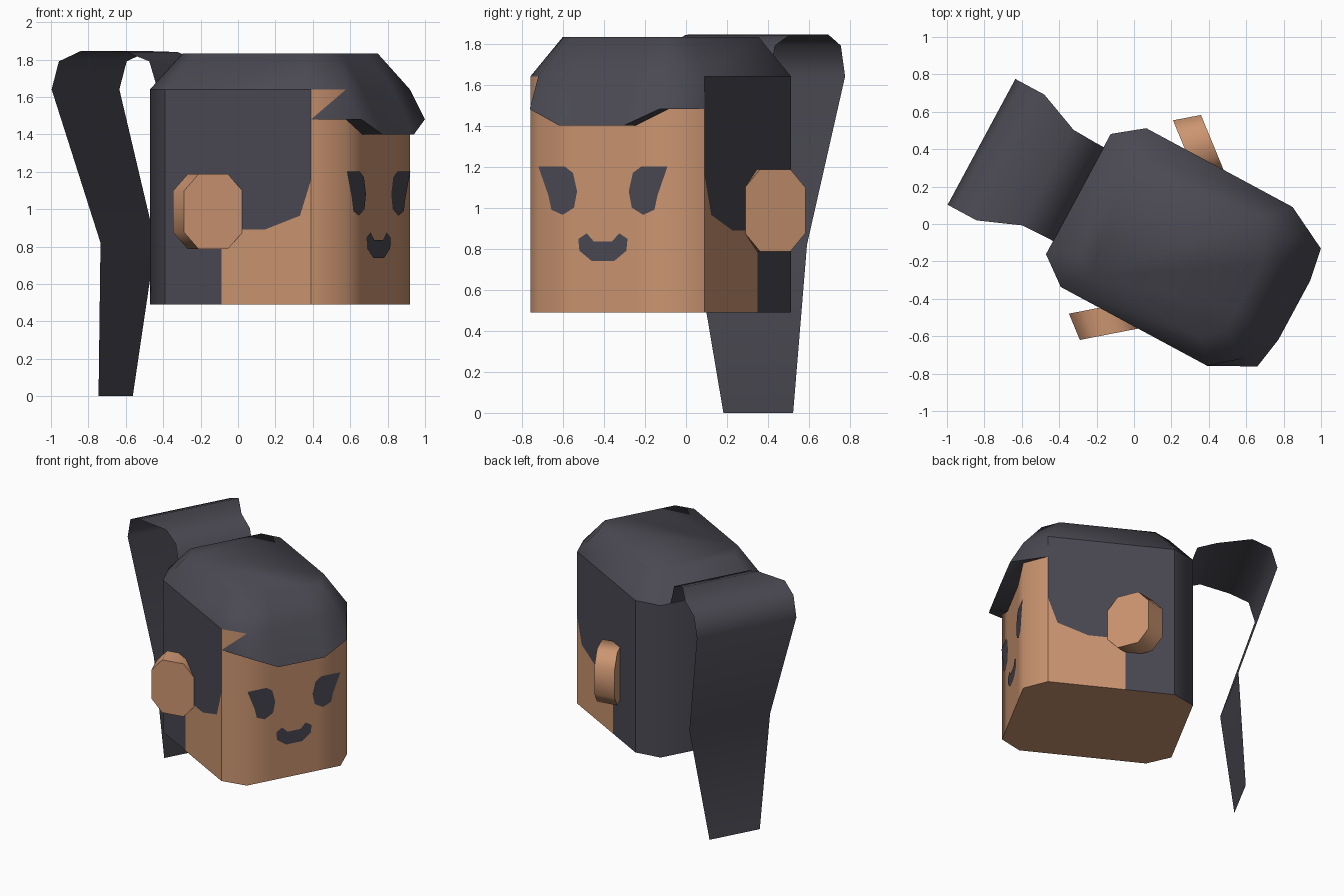
import bpy, bmesh, math
from mathutils import Vector

if "Cube" in bpy.data.objects:
    bpy.data.objects.remove(bpy.data.objects["Cube"])

TURN = math.radians(-28.3)          # the whole model is turned about z


def material(name, rgb):
    m = bpy.data.materials.new(name)
    m.diffuse_color = (*rgb, 1)
    m.use_nodes = True
    m.node_tree.nodes["Principled BSDF"].inputs["Base Color"].default_value = m.diffuse_color
    return m


SKIN = material("warm skin", (0.60, 0.30, 0.165))
HAIR = material("charcoal hair", (0.069, 0.067, 0.085))


def build(name, polys, mats, centre, angle=60, rule=None):
    """Mesh from polygons (lists of points), welded and facing away from centre."""
    bm = bmesh.new()
    for poly in polys:
        bm.faces.new([bm.verts.new(p) for p in poly])
    bmesh.ops.remove_doubles(bm, verts=bm.verts, dist=0.0005)
    bm.normal_update()
    for i, f in enumerate(bm.faces):
        if f.normal.dot(f.calc_center_median() - Vector(centre)) < 0:
            f.normal_flip()
        if rule:
            f.material_index = rule(f)
    me = bpy.data.meshes.new(name)
    bm.to_mesh(me)
    bm.free()
    for m in mats:
        me.materials.append(m)
    ob = bpy.data.objects.new(name, me)
    bpy.context.collection.objects.link(ob)
    ob.rotation_euler.z = TURN
    bpy.ops.object.select_all(action='DESELECT')
    ob.select_set(True)
    bpy.context.view_layer.objects.active = ob
    bpy.ops.object.shade_smooth_by_angle(angle=math.radians(angle))
    return ob


def strips(a, b):
    """Quads joining two equally long open point rows."""
    return [[a[i], a[i + 1], b[i + 1], b[i]] for i in range(len(a) - 1)]


def at(row, z):
    return [(u, v, z) for u, v in row]


# Head plan: x is the facing direction, y is across
MID = (0.26, 0, 1.1)
Z0, Z1, ZT = 0.49, 1.64, 1.833
front = [(0.704, -0.482), (0.85, -0.36), (0.85, -0.177),
         (0.85, 0.177), (0.85, 0.36), (0.704, 0.482)]
back = [(-0.185, 0.482), (-0.338, 0.365), (-0.338, -0.365), (-0.185, -0.482)]

# Curved face, back of the hair and underside of the head
build("face", strips(at(front, Z0), at(front, Z1)), [SKIN], MID)
build("back_hair", strips(at(back, Z0), at(back, Z1)), [HAIR], MID)
build("head_base", [at(front + back, Z0)], [SKIN], MID)

# Sides: cheek below the hairline, hair above it
hairline = [(0.16, Z0), (0.16, 0.89), (0.42, 0.89), (0.636, 0.965), (0.69, 1.12), (0.704, 1.16)]
cheek = hairline + [(0.704, Z0)]
side_hair = hairline + [(0.704, Z1), (-0.185, Z1), (-0.185, Z0)]
for side, s in (("right", -1), ("left", 1)):
    for name, outline, mat in (("cheek", cheek, SKIN), ("side_hair", side_hair, HAIR)):
        build(f"{side}_{name}", [[(u, s * 0.482, z) for u, z in outline]], [mat], MID)

# Hair cap: sloping crown, flat top and the overhanging fringe
ring = front + back
top = [(0.26 + (u - 0.26) * 0.75, v * 0.75) for u, v in ring]
fringe = [(0.704, -0.482, 1.48), (0.942, -0.358, 1.48), (0.973, -0.178, 1.40),
          (0.973, 0.178, 1.40), (0.942, 0.358, 1.48), (0.704, 0.482, 1.48)]
crown = strips(at(ring + ring[:1], Z1), at(top + top[:1], ZT)) + [at(top, ZT)]
build("hair_cap", crown + strips(fringe, at(front, Z1)), [HAIR], (0.26, 0, 1.2))
under = [(u, v, f[2]) for (u, v), f in zip(front, fringe)]
build("fringe_underside", [[fringe[0], fringe[1], under[1]], [fringe[4], fringe[5], under[4]]]
      + strips(fringe[1:5], under[1:5]), [HAIR], (0.85, 0, 2))

# Ears: octagonal slabs flaring out from the head
octagon = [(-0.5, -0.275), (-0.25, -0.5), (0.25, -0.5), (0.5, -0.275),
           (0.5, 0.275), (0.25, 0.5), (-0.25, 0.5), (-0.5, 0.275)]
for side, s in (("right", -1), ("left", 1)):
    outer = [(0.163 + 0.248 * w, s * (0.5815 - 0.203 * w), 0.987 + 0.40 * h) for w, h in octagon]
    inner = [(u - 0.118, v - s * 0.096, z) for u, v, z in outer]
    rim = strips(outer + outer[:1], inner + inner[:1])
    build(f"{side}_ear", rim + [outer, inner], [SKIN], (0.104, s * 0.5335, 0.987))

# Eyes and mouth: flat plates just in front of the face
eye = [(0.357, 1.20), (0.211, 1.20), (0.166, 1.17), (0.143, 1.08),
       (0.16, 1.0), (0.223, 0.965), (0.285, 0.99), (0.302, 1.06)]
for side, s in (("right", -1), ("left", 1)):
    build(f"{side}_eye", [[(0.854, s * v, z) for v, z in eye]], [HAIR], MID)
smile = [(0.05, 0.835), (0.09, 0.875), (0.136, 0.848), (0.13, 0.79), (0.062, 0.74)]
smile += [(-v, z) for v, z in reversed(smile)]
build("mouth", [[(0.854, v, z) for v, z in smile]], [HAIR], MID)

# Ponytail: one sheet arching off the back; (x, half width, z)
path = [(-0.335, 0.285, 1.64), (-0.385, 0.285, 1.79), (-0.523, 0.29, 1.84), (-0.75, 0.382, 1.845),
        (-0.882, 0.382, 1.79), (-0.926, 0.382, 1.64), (-0.668, 0.31, 0.82), (-0.743, 0.193, 0)]
build("ponytail", strips([(u, -w, z) for u, w, z in path], [(u, w, z) for u, w, z in path]),
      [HAIR], (-0.4, 0, 1.2))
